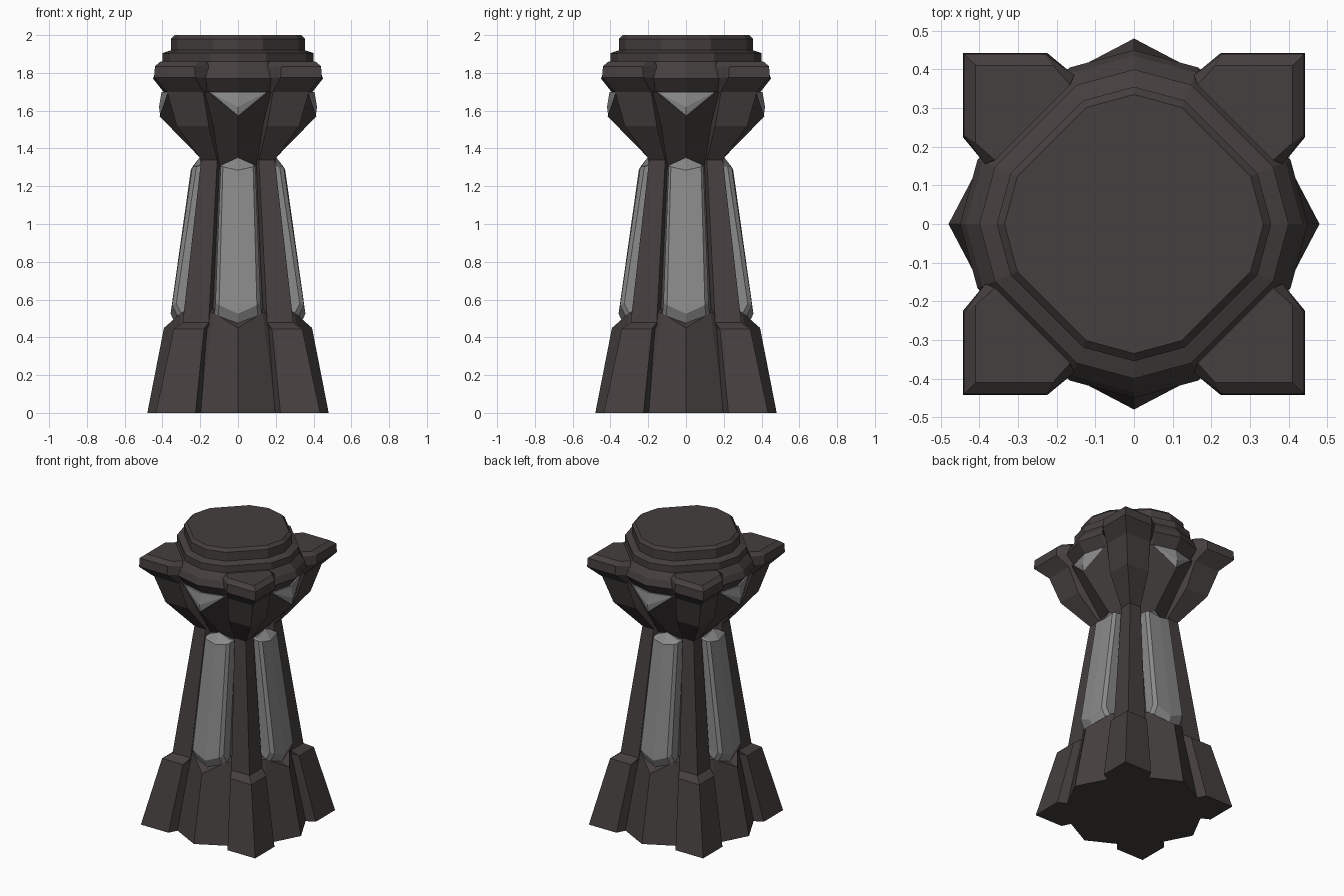
import bpy, bmesh
from mathutils import Matrix
from math import pi

cube = bpy.data.objects.get("Cube")
if cube:
    bpy.data.objects.remove(cube)


def material(name, rgb):
    mat = bpy.data.materials.new(name)
    mat.use_nodes = True
    mat.diffuse_color = (*rgb, 1)
    mat.node_tree.nodes["Principled BSDF"].inputs["Base Color"].default_value = (*rgb, 1)
    return mat


stone = material("dark brown stone", (0.06, 0.05, 0.049))
glass = material("grey glass", (0.25, 0.25, 0.25))


def finish(bm, name, mat):
    bmesh.ops.recalc_face_normals(bm, faces=bm.faces)
    mesh = bpy.data.meshes.new(name)
    bm.to_mesh(mesh)
    bm.free()
    mesh.materials.append(mat)
    obj = bpy.data.objects.new(name, mesh)
    bpy.context.collection.objects.link(obj)
    return obj


def loft(name, rings, mat, turn=0):
    """Skin a stack of closed rings and cap both ends."""
    bm = bmesh.new()
    loops = [[bm.verts.new(p) for p in ring] for ring in rings]
    n = len(loops[0])
    for low, high in zip(loops, loops[1:]):
        for i in range(n):
            j = (i + 1) % n
            bm.faces.new((low[i], low[j], high[j], high[i]))
    bm.faces.new(loops[0][::-1])
    bm.faces.new(loops[-1])
    bm.transform(Matrix.Rotation(turn, 4, "Z"))
    return finish(bm, name, mat)


def star_ring(r, z, p, q, side_z):
    """Twelve points: one on each axis and a pair beside each corner."""
    ring, pts = [], [(0, -r, z), (p, -q, side_z), (q, -p, side_z)]
    for _ in range(4):
        ring += pts
        pts = [(-y, x, h) for x, y, h in pts]
    return ring


def pillar_ring(z, c, a, b, d):
    return [(x, y, z) for x, y in ((a, -c), (c, -c), (c, -a), (d, -b), (b, -d))]


def panel_ring(z, rise, wf, w, y):
    """Window outline whose sides sit higher or lower than its middle."""
    pts = [(-w, -y + .12), (-w, -y + .03), (-wf, -y + .008), (0, -y),
           (wf, -y + .008), (w, -y + .03), (w, -y + .12)]
    return [(px, py, z + rise * abs(px) / w) for px, py in pts]


# Central body: flared foot, narrow shaft and cup
loft("core", [star_ring(*r) for r in (
    (.48, 0, .2, .375, 0),
    (.392, .45, .13, .30, .53),
    (.30, .49, .125, .26, .55),
    (.19, 1.34, .095, .16, 1.31),
    (.415, 1.57, .16, .37, 1.70),
    (.30, 1.71, .12, .28, 1.71))], stone)

# Stepped crown
crown_profile = ((1.70, .395), (1.77, .45), (1.815, .435), (1.86, .40),
                 (1.905, .40), (1.92, .355), (1.98, .355), (2.0, .335))
loft("crown", [star_ring(r, z, .37 * r, .9 * r, z) for z, r in crown_profile], stone)

pillar_levels = ((0, .435, .225, .19, .365), (.445, .34, .18, .16, .28),
                 (.478, .293, .155, .13, .25), (1.34, .195, .11, .095, .15),
                 (1.52, .325, .155, .13, .27), (1.70, .375, .185, .165, .33),
                 (1.775, .443, .225, .155, .385), (1.835, .44, .23, .155, .385),
                 (1.86, .41, .21, .165, .36))
panel_levels = ((.465, .06, .105, .125, .33), (.525, .055, .10, .12, .357),
                (1.285, .02, .08, .092, .25), (1.352, -.04, .08, .09, .203))
crystal_points = ((-.155, -.365, 1.70), (.155, -.365, 1.70), (0, -.412, 1.572),
                  (0, -.405, 1.70), (0, -.418, 1.62), (0, -.28, 1.68))

for k, (corner, side) in enumerate((("front_left", "front"), ("back_left", "left"),
                                    ("back_right", "back"), ("front_right", "right"))):
    turn = k * pi / 2
    # Corner pillar with foot, bracket and jutting tip
    loft(corner + "_pillar", [pillar_ring(*v) for v in pillar_levels], stone, turn)
    # Tall window between the pillars
    loft(side + "_window", [panel_ring(*v) for v in panel_levels], glass, turn)
    # Faceted crystal under the crown
    bm = bmesh.new()
    for p in crystal_points:
        bm.verts.new(p)
    bmesh.ops.convex_hull(bm, input=bm.verts)
    bm.transform(Matrix.Rotation(turn, 4, "Z"))
    finish(bm, side + "_crystal", glass)
